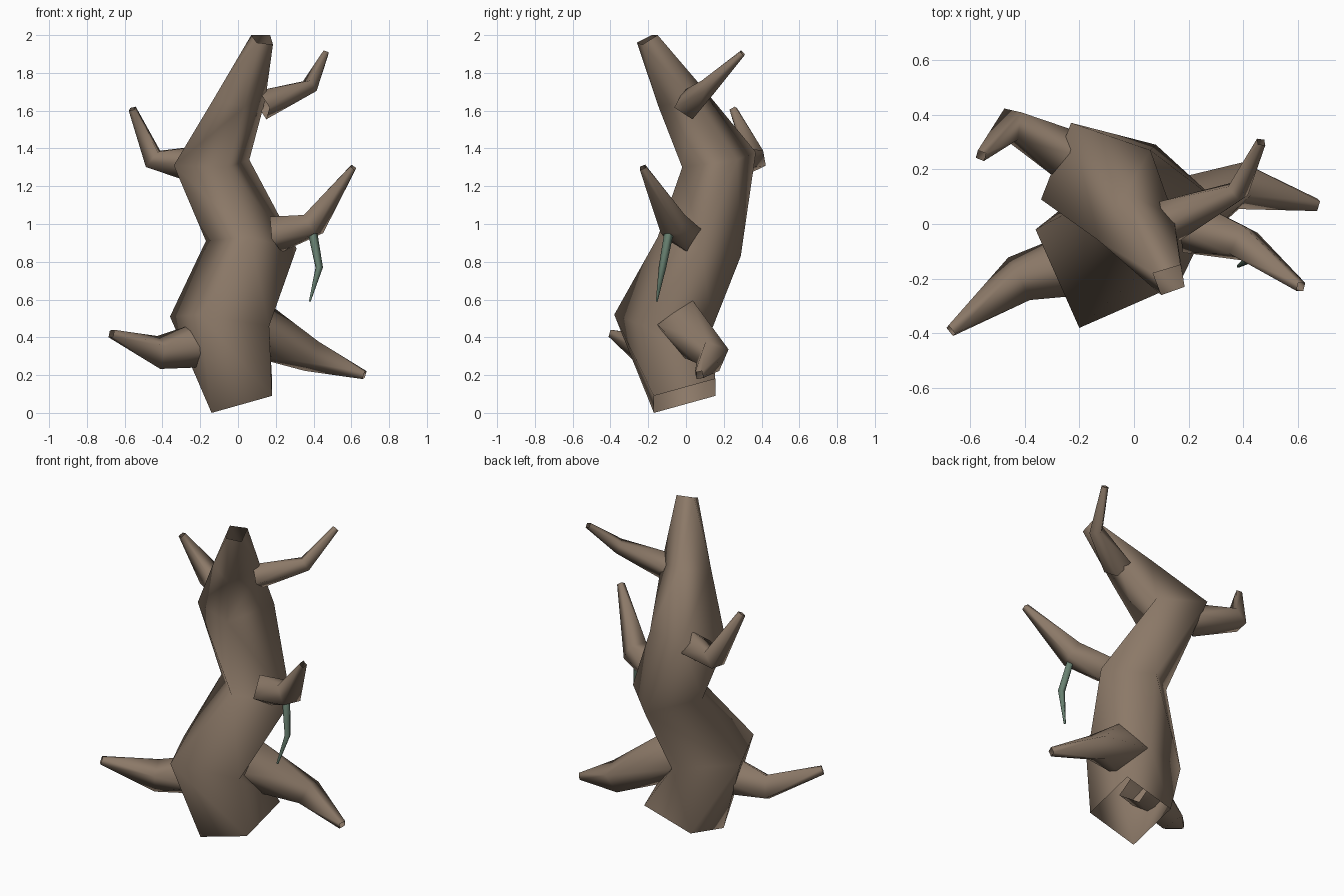
import bpy, bmesh, math
from mathutils import Vector

if "Cube" in bpy.data.objects:
    bpy.data.objects.remove(bpy.data.objects["Cube"])


def material(name, rgb):
    m = bpy.data.materials.new(name)
    m.diffuse_color = (*rgb, 1)
    m.use_nodes = True
    m.node_tree.nodes["Principled BSDF"].inputs["Base Color"].default_value = m.diffuse_color
    return m


BARK = material("bark_brown", (0.26, 0.19, 0.137))
VINE = material("vine_green", (0.14, 0.22, 0.165))


def skin(name, rings, mat):
    """Join matching rings into an open, smooth tube, split so it bulges outward."""
    bm = bmesh.new()
    loops = [[bm.verts.new(p) for p in ring] for ring in rings]
    n = len(loops[0])
    for a, b in zip(loops, loops[1:]):
        axis = sum((v.co for v in a + b), Vector()) / (2 * n)
        for i in range(n):
            j = (i + 1) % n
            d1 = ((a[i].co + b[j].co) / 2 - axis).length
            d2 = ((a[j].co + b[i].co) / 2 - axis).length
            if d1 > d2:
                tris = ((a[i], a[j], b[j]), (a[i], b[j], b[i]))
            else:
                tris = ((a[i], a[j], b[i]), (a[j], b[j], b[i]))
            for t in tris:
                bm.faces.new(t)
    for f in bm.faces:
        f.smooth = True
    me = bpy.data.meshes.new(name)
    bm.to_mesh(me)
    bm.free()
    me.materials.append(mat)
    ob = bpy.data.objects.new(name, me)
    bpy.context.collection.objects.link(ob)
    return ob


def tube(name, path, radii, sides, mat, start=-10, twist=30):
    """Tapered, twisting tube whose rings are square to the bends of the path."""
    pts = [Vector(p) for p in path]
    rings = []
    for i, (p, r) in enumerate(zip(pts, radii)):
        before = (p - pts[max(i - 1, 0)]).normalized()
        after = (pts[min(i + 1, len(pts) - 1)] - p).normalized()
        t = (before + after).normalized()
        ref = Vector((0, 0, 1)) if abs(t.z) < 0.93 else Vector((0, 1, 0))
        u = (ref - t * ref.dot(t)).normalized()
        v = t.cross(u)
        a0 = math.radians(start + twist * i)
        angles = [a0 + 2 * math.pi * k / sides for k in range(sides)]
        rings.append([p + r * (math.cos(a) * u + math.sin(a) * v) for a in angles])
    return skin(name, rings, mat)


# Trunk: four-sided rings that twist as they climb, open at both ends
trunk_rings = [
    [(-.14, -.17, .00), (.18, -.17, .09), (.18, .155, .18), (-.14, .155, .09)],
    [(-.20, -.38, .52), (.165, -.22, .46), (.00, .14, .45), (-.36, -.02, .51)],
    [(.06, -.15, .93), (.31, .08, .87), (.08, .29, .83), (-.17, .08, .91)],
    [(-.06, -.02, 1.30), (.06, .27, 1.34), (-.23, .37, 1.38), (-.34, .09, 1.31)],
    [(.035, -.145, 1.62), (.145, .03, 1.66), (-.03, .115, 1.69), (-.13, -.06, 1.66)],
    [(.185, -.23, 1.95), (.17, -.15, 2.0), (.07, -.18, 2.0), (.10, -.26, 1.96)],
]
skin("trunk", trunk_rings, BARK)

# Branches: base, elbow and tip with shrinking radius, then the starting turn
branches = {
    "lower_left_branch": ([(-.14, -.13, .37), (-.42, -.20, .32), (-.67, -.39, .42)],
                          (.13, .093, .027), -10),
    "lower_right_branch": ([(.08, -.01, .455), (.39, .14, .30), (.67, .07, .20)],
                           (.16, .093, .027), -5),
    "middle_right_branch": ([(.20, -.01, .945), (.40, -.07, 1.0), (.61, -.23, 1.30)],
                            (.10, .08, .022), 15),
    "upper_right_branch": ([(.13, .01, 1.63), (.38, .12, 1.73), (.465, .30, 1.905)],
                           (.082, .047, .02), 10),
    "upper_left_branch": ([(-.22, .24, 1.315), (-.45, .365, 1.345), (-.56, .25, 1.61)],
                          (.10, .072, .023), 10),
}
for name, (path, radii, start) in branches.items():
    tube(name, path, radii, 4, BARK, start)

# Hanging vine under the middle branch
tube("hanging_vine", [(.395, -.09, .955), (.43, -.125, .77), (.38, -.155, .59)],
     (.025, .021, .006), 4, VINE)
